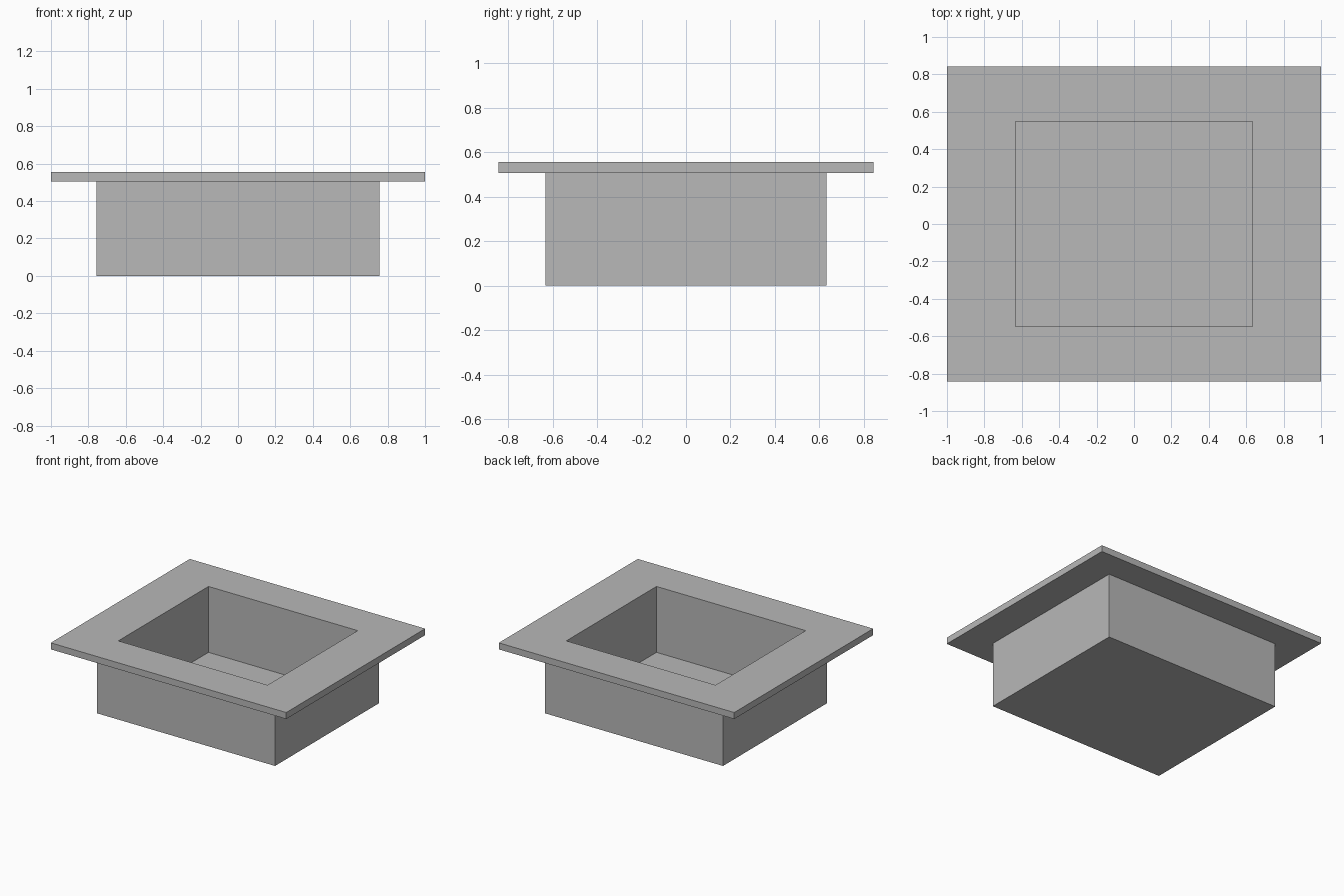
import bpy
import bmesh

# Remove the default cube
cube = bpy.data.objects.get("Cube")
if cube:
    bpy.data.objects.remove(cube, do_unlink=True)

# Half sizes and heights
BODY = (0.757, 0.632)
FLANGE = (1.0, 0.843)
OPENING = (0.634, 0.547)
FLOOR_Z, UNDERSIDE_Z, TOP_Z = 0.05, 0.506, 0.556

# Plain grey material
grey = bpy.data.materials.new("plain grey")
grey.use_nodes = True
colour = (0.48, 0.48, 0.48, 1.0)
grey.diffuse_color = colour
grey.node_tree.nodes["Principled BSDF"].inputs["Base Color"].default_value = colour


def rectangle(bm, half, z):
    """Ring of four corners at one height."""
    hx, hy = half
    corners = ((-hx, -hy), (hx, -hy), (hx, hy), (-hx, hy))
    return [bm.verts.new((x, y, z)) for x, y in corners]


# Recessed tray: rings from the base, out round the flange, down into the cavity
bm = bmesh.new()
sections = (
    (BODY, 0.0),
    (BODY, UNDERSIDE_Z),
    (FLANGE, UNDERSIDE_Z),
    (FLANGE, TOP_Z),
    (OPENING, TOP_Z),
    (OPENING, FLOOR_Z),
)
rings = [rectangle(bm, half, z) for half, z in sections]
for lower, upper in zip(rings, rings[1:]):
    for i in range(4):
        j = (i + 1) % 4
        bm.faces.new((lower[i], lower[j], upper[j], upper[i]))
bm.faces.new(reversed(rings[0]))
bm.faces.new(rings[-1])
bmesh.ops.recalc_face_normals(bm, faces=bm.faces)

mesh = bpy.data.meshes.new("flanged_tray")
bm.to_mesh(mesh)
bm.free()
mesh.materials.append(grey)
tray = bpy.data.objects.new("flanged_tray", mesh)
bpy.context.collection.objects.link(tray)
